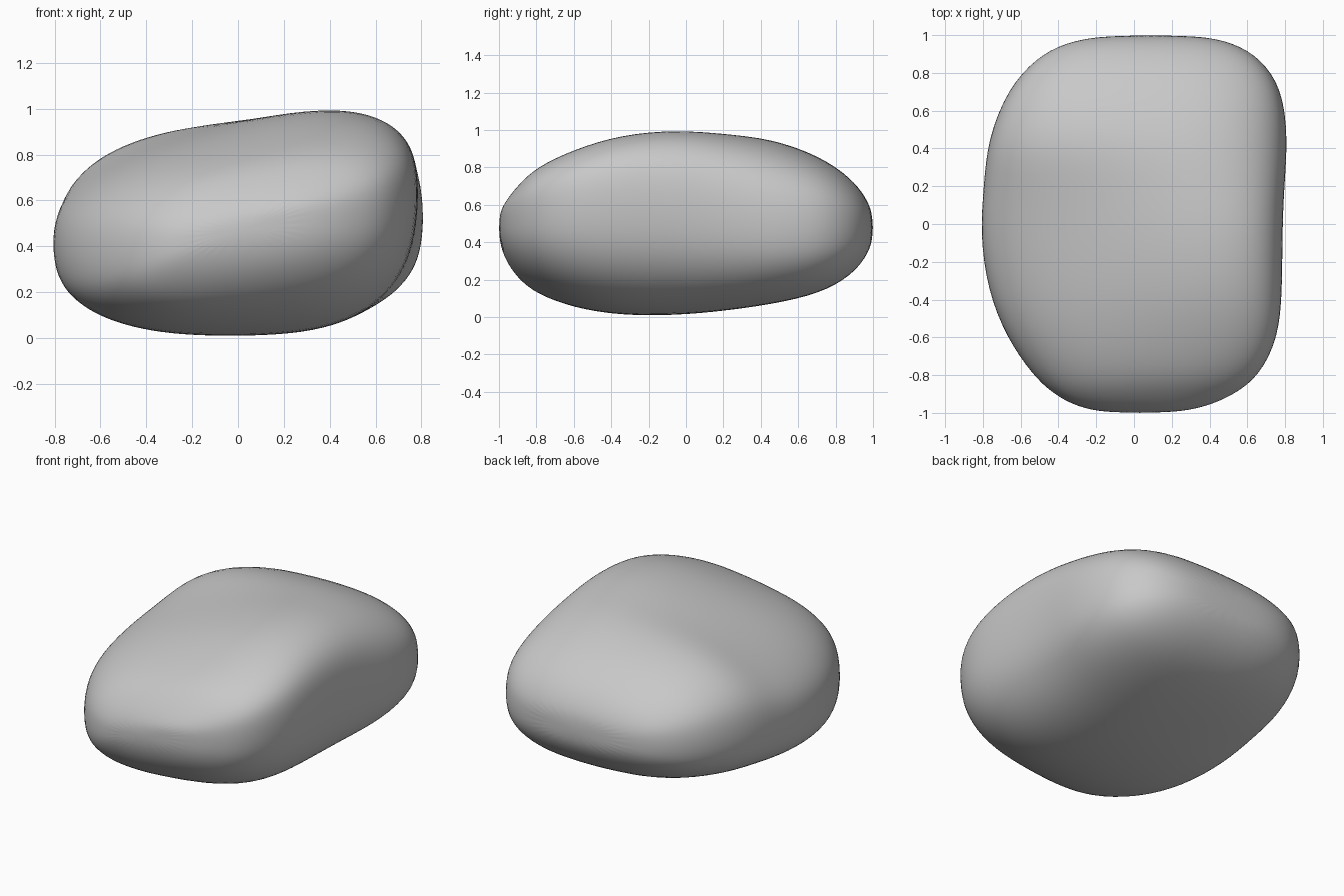
import bpy
import bmesh
from math import cos, sin, pi, copysign

cube = bpy.data.objects.get("Cube")
if cube:
    bpy.data.objects.remove(cube, do_unlink=True)

SEGMENTS = 28
ROUNDNESS = 2.6

# Cross-sections from front to back:
# y, x right, x left, then heights (right, left) of the belly, waist and crown
SECTIONS = [
    (-1.0, -.14, .20, .40, .45, .44, .51, .48, .57),
    (-.97, -.30, .38, .28, .36, .40, .53, .54, .65),
    (-.90, -.43, .54, .16, .28, .38, .56, .62, .75),
    (-.80, -.54, .67, .07, .20, .36, .60, .68, .87),
    (-.60, -.68, .77, .01, .09, .35, .63, .72, .99),
    (-.35, -.78, .79, -.01, .02, .37, .64, .73, 1.10),
    (-.05, -.82, .79, .01, .00, .41, .64, .75, 1.13),
    (.20, -.80, .80, .05, .01, .43, .59, .82, 1.08),
    (.45, -.78, .82, .09, .04, .46, .51, .91, 1.0),
    (.72, -.67, .79, .15, .10, .48, .49, .84, .88),
    (.88, -.52, .67, .24, .20, .49, .48, .73, .76),
    (.96, -.37, .53, .33, .30, .49, .48, .64, .65),
    (1.0, -.16, .34, .41, .40, .48, .48, .55, .55),
]


def ring(y, x0, x1, *heights):
    """Rounded section whose belly, waist and crown lines may lean sideways."""
    points = []
    for i in range(SEGMENTS):
        a = 2 * pi * i / SEGMENTS
        u = copysign(abs(cos(a)) ** (2 / ROUNDNESS), cos(a))
        v = abs(sin(a)) ** (2 / ROUNDNESS)
        t = (u + 1) / 2
        belly, waist, crown = (p + (q - p) * t
                               for p, q in zip(heights[::2], heights[1::2]))
        edge = crown if sin(a) > 0 else belly
        points.append((x0 + (x1 - x0) * t, y, waist + (edge - waist) * v))
    return points


# Stone body lofted through the sections
bm = bmesh.new()
rings = [[bm.verts.new(p) for p in ring(*s)] for s in SECTIONS]
for a, b in zip(rings, rings[1:]):
    for i in range(SEGMENTS):
        j = (i + 1) % SEGMENTS
        bm.faces.new((a[i], a[j], b[j], b[i]))
bm.faces.new(rings[0])
bm.faces.new(rings[-1])
bmesh.ops.recalc_face_normals(bm, faces=bm.faces)
mesh = bpy.data.meshes.new("stone")
bm.to_mesh(mesh)
bm.free()
stone = bpy.data.objects.new("stone", mesh)
bpy.context.collection.objects.link(stone)
bpy.context.view_layer.objects.active = stone
stone.select_set(True)

# Weathered softness
soften = stone.modifiers.new("soften", "SUBSURF")
soften.levels = soften.render_levels = 2
bpy.ops.object.shade_smooth()

# Plain grey rock
color = (.58, .58, .58, 1)
grey = bpy.data.materials.new("rock grey")
grey.use_nodes = True
grey.diffuse_color = color
grey.node_tree.nodes["Principled BSDF"].inputs["Base Color"].default_value = color
stone.data.materials.append(grey)
